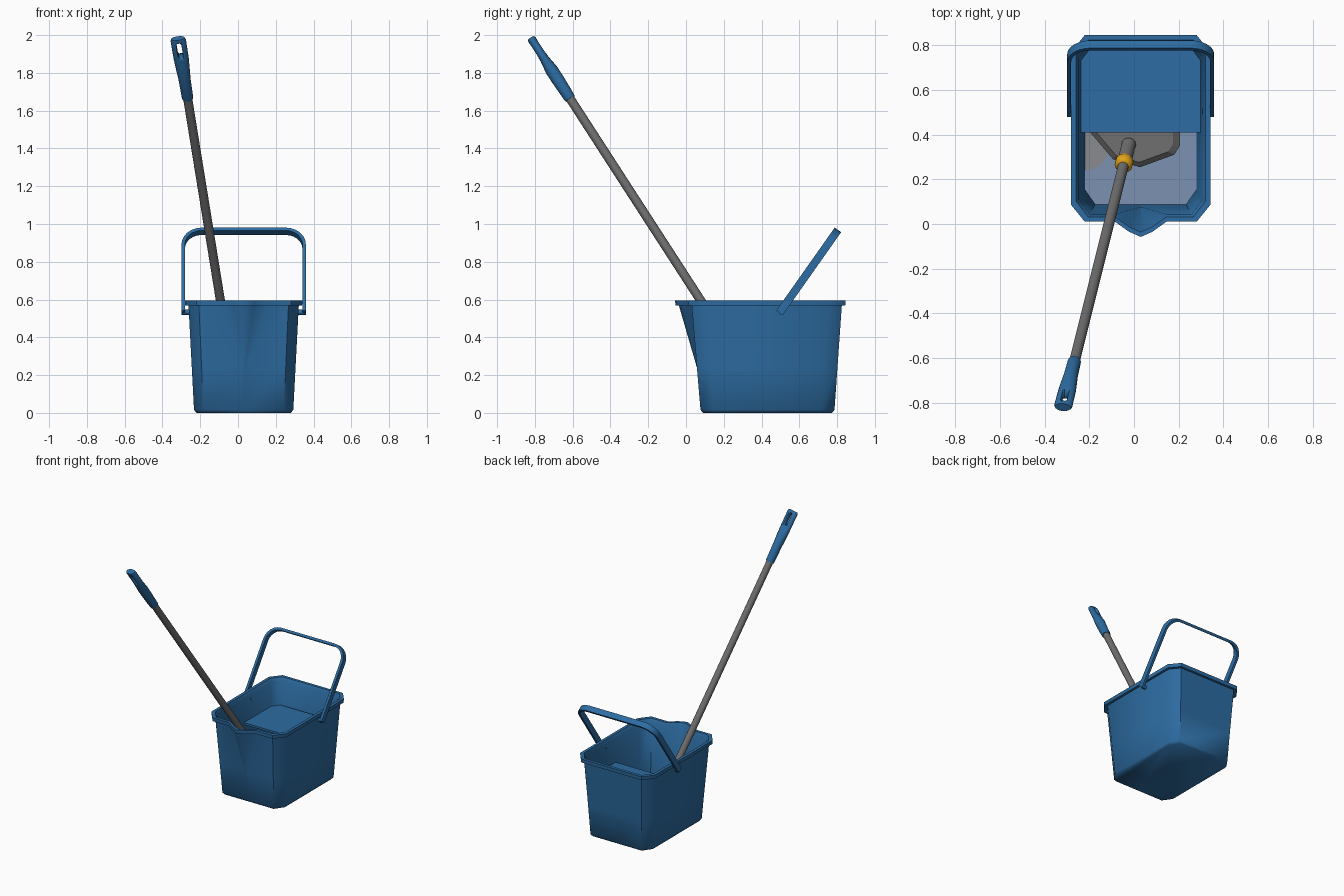
import bpy, bmesh, math
from mathutils import Vector

if "Cube" in bpy.data.objects:
    bpy.data.objects.remove(bpy.data.objects["Cube"])


def material(name, rgb):
    m = bpy.data.materials.new(name)
    m.diffuse_color = (*rgb, 1)
    m.use_nodes = True
    m.node_tree.nodes["Principled BSDF"].inputs["Base Color"].default_value = m.diffuse_color
    return m


BLUE = material("blue plastic", (0.026, 0.15, 0.36))
GREY = material("grey metal", (0.16, 0.16, 0.16))
YELLOW = material("yellow collar", (0.75, 0.36, 0.01))
WATER = material("pale blue water", (0.20, 0.29, 0.44))
CLOTH = material("wet mop cloth", (0.25, 0.26, 0.28))
CX = 0.03  # bucket centre in x


def loft(name, rings, mat, angle=50, closed=False):
    """Skin a list of equal-sized point rings; cap the ends unless closed."""
    bm = bmesh.new()
    vr = [[bm.verts.new(p) for p in r] for r in rings]
    n = len(vr[0])
    pairs = list(zip(vr, vr[1:])) + ([(vr[-1], vr[0])] if closed else [])
    for a, b in pairs:
        for i in range(n):
            j = (i + 1) % n
            bm.faces.new((a[i], a[j], b[j], b[i]))
    if not closed:
        bm.faces.new(vr[0])
        bm.faces.new(vr[-1])
    bmesh.ops.recalc_face_normals(bm, faces=bm.faces)
    me = bpy.data.meshes.new(name)
    bm.to_mesh(me)
    bm.free()
    me.materials.append(mat)
    ob = bpy.data.objects.new(name, me)
    bpy.context.collection.objects.link(ob)
    bpy.ops.object.select_all(action='DESELECT')
    ob.select_set(True)
    bpy.context.view_layer.objects.active = ob
    bpy.ops.object.shade_smooth_by_angle(angle=math.radians(angle))
    return ob


def slab(name, pts, z0, z1, mat):
    return loft(name, [[(x, y, z) for x, y in pts] for z in (z0, z1)], mat, 30)


# bucket: chamfered outline that tapers down, with a spout growing at the front
def outline(z, inset):
    t = min(z / 0.57, 1.04)
    hx = 0.262 + 0.03 * t - inset
    y0, y1 = 0.078 - 0.048 * t + inset, 0.785 + 0.04 * t - inset
    s = max(0, min(1, (z - 0.24) / 0.33))
    w = max(s, 0.05) * 0.115
    cx, cy = 0.05 + 0.005 * t - inset * 0.3, 0.07 - inset * 0.3
    half = [(w, y0), (hx - cx, y0), (hx, y0 + cy), (hx, y1 - cy), (hx - cx, y1)]
    spout = [(-w * 0.45, y0 - 0.045 * s), (0, y0 - 0.068 * s), (w * 0.45, y0 - 0.045 * s)]
    return [(CX + x, y) for x, y in spout + half + [(-x, y) for x, y in reversed(half)]]


def ring(z, inset, height=None):
    return [(x, y, z if height is None else height) for x, y in outline(z, inset)]


loft("bucket", [
    ring(0, 0.012), ring(0.016, 0), ring(0.24, 0), ring(0.568, 0),
    ring(0.568, -0.018), ring(0.595, -0.018), ring(0.595, 0.004),
    ring(0.568, 0.014), ring(0.24, 0.018), ring(0.03, 0.02)], BLUE)

# water and the wringer shelf fit the inner wall
slab("water", outline(0.11, 0.017), 0.09, 0.11, WATER)
xs, xe, yb = -0.243, 0.303, 0.785
slab("wringer_shelf", [(xs, 0.41), (xe, 0.41), (xe, yb - 0.055), (xe - 0.04, yb),
                       (xs + 0.04, yb), (xs, yb - 0.055)], 0.385, 0.40, BLUE)

# carrying handle: flat band swept along an arch in a tilted plane
r, hw, top = 0.10, 0.322, 0.53
path = [(-hw, 0, 1, 0)]
for k in range(7):
    a = math.pi - k * math.pi / 12
    path.append((-hw + r + r * math.cos(a), top - r + r * math.sin(a), -math.cos(a), -math.sin(a)))
path += [(-x, h, -nx, nz) for x, h, nx, nz in reversed(path)]
up, across = Vector((0, 0.576, 0.817)), Vector((0, 0.817, -0.576))
rings = []
for x, h, nx, nz in path:
    p = Vector((CX + x, 0.495, 0.53)) + up * h
    n = Vector((nx, 0, 0)) + up * nz
    rings.append([p + n * a + across * b for a, b in
                  ((-0.007, -0.021), (0.011, -0.021), (0.011, 0.021), (-0.007, 0.021))])
loft("carrying_handle", rings, BLUE, 30)
for side, label in ((-1, "left"), (1, "right")):
    loft("handle_pivot_" + label,
         [[(CX + side * x, 0.505 + 0.014 * math.cos(k * math.pi / 4),
            0.533 + 0.014 * math.sin(k * math.pi / 4)) for k in range(8)]
          for x in (0.275, 0.322)], BLUE)

# mop stick: everything is measured down its axis from the grip end
END = Vector((-0.318, -0.82, 1.983))
W = Vector((0.162, 0.647, -1)).normalized()
U = (Vector((1, 0, 0)) - W * W.x).normalized()
V = W.cross(U)


def stick(name, sections, mat, sides=16):
    """Sections are (distance along axis, half width, half depth)."""
    return loft(name, [[END + W * d + U * (a * math.cos(k * math.tau / sides))
                        + V * (b * math.sin(k * math.tau / sides)) for k in range(sides)]
                       for d, a, b in sections], mat)


stick("mop_pole", [(0.36, 0.024, 0.024), (2.07, 0.024, 0.024)], GREY)
grip = stick("mop_grip", [
    (0, 0.036, 0.02), (0.012, 0.041, 0.023), (0.13, 0.040, 0.024), (0.20, 0.036, 0.034),
    (0.26, 0.032, 0.034), (0.375, 0.030, 0.030), (0.385, 0.028, 0.028)], BLUE)

# hanging slot through the grip
cutter = loft("grip_slot_cutter",
              [[END + W * (0.065 + dw) + U * du + V * v for dw, du in
                ((-0.045, -0.008), (-0.045, 0.008), (-0.035, 0.014), (0.035, 0.014),
                 (0.045, 0.008), (0.045, -0.008), (0.035, -0.014), (-0.035, -0.014))]
               for v in (-0.1, 0.1)], BLUE)
cutter.hide_render = True
cutter.hide_set(True)
cut = grip.modifiers.new("slot", 'BOOLEAN')
cut.operation, cut.object, cut.solver = 'DIFFERENCE', cutter, 'EXACT'

stick("mop_collar", [(2.00, 0.028, 0.028), (2.012, 0.040, 0.040),
                     (2.045, 0.040, 0.040), (2.06, 0.033, 0.033)], YELLOW, 12)
stick("mop_socket", [(2.055, 0.032, 0.032), (2.19, 0.032, 0.032)], GREY)

# mop head plate with a sloping edge, lying just above the water
plate = [(-0.205, 0.42), (-0.094, 0.29), (0.027, 0.254), (0.18, 0.31),
         (0.205, 0.35), (0.205, 0.42), (0.10, 0.52), (-0.10, 0.52)]


def plate_ring(scale, z):
    return [(0.0 + x * scale, 0.4 + (y - 0.4) * scale, z) for x, y in plate]


loft("mop_head_plate", [plate_ring(1, 0.125), plate_ring(1, 0.145), plate_ring(0.85, 0.165)], GREY, 20)

# soaked cloth showing beside the plate
cloth = [(max(-0.222, -0.22 + 0.12 * math.cos(k * math.tau / 24)),
          0.38 + 0.14 * math.sin(k * math.tau / 24)) for k in range(-6, 7)]
slab("mop_cloth", cloth, 0.10, 0.116, CLOTH)
